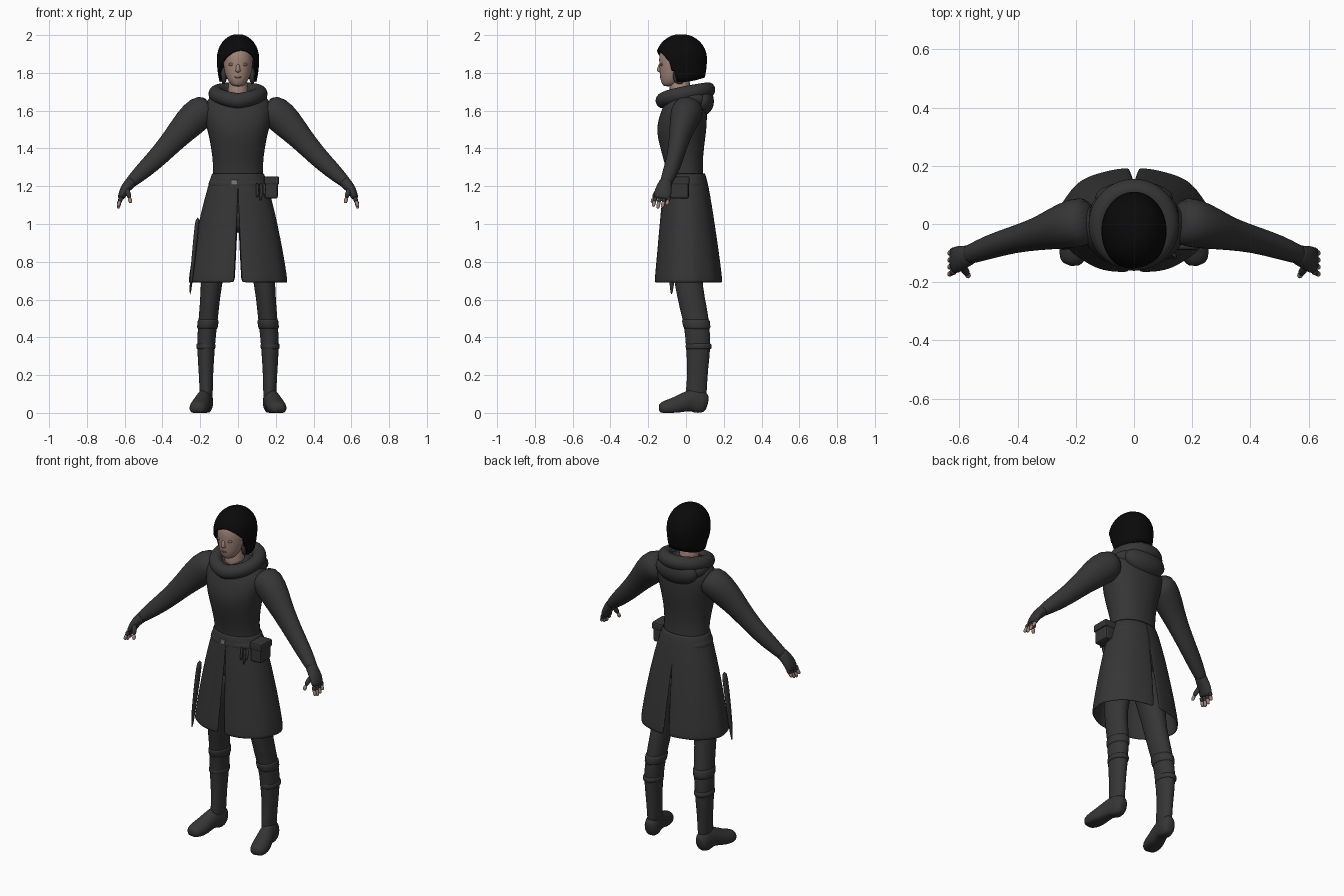
import bpy, bmesh
from math import sin, cos, pi, sqrt, radians
from mathutils import Vector

cube = bpy.data.objects.get("Cube")
if cube:
    bpy.data.objects.remove(cube, do_unlink=True)


def material(name, colour):
    m = bpy.data.materials.new(name)
    m.use_nodes = True
    rgba = (*colour, 1)
    m.diffuse_color = rgba
    bsdf = m.node_tree.nodes["Principled BSDF"]
    bsdf.inputs["Base Color"].default_value = rgba
    bsdf.inputs["Roughness"].default_value = 0.8
    return m


CLOTH = material("charcoal cloth", (0.036, 0.036, 0.036))
HAIR = material("black hair", (0.003, 0.003, 0.003))
SKIN = material("skin", (0.36, 0.235, 0.19))
SHADE = material("dusky skin", (0.2, 0.125, 0.105))
METAL = material("dull metal", (0.2, 0.2, 0.2))


def finish(name, bm, mat, mirror=False, subsurf=1, thick=0, smooth=True):
    bmesh.ops.recalc_face_normals(bm, faces=bm.faces)
    me = bpy.data.meshes.new(name)
    bm.to_mesh(me)
    bm.free()
    me.materials.append(mat)
    for p in me.polygons:
        p.use_smooth = smooth
    ob = bpy.data.objects.new(name, me)
    bpy.context.collection.objects.link(ob)
    if thick:
        s = ob.modifiers.new("thickness", "SOLIDIFY")
        s.thickness, s.offset = thick, 0
    if mirror:
        ob.modifiers.new("mirror", "MIRROR")
    if subsurf:
        s = ob.modifiers.new("smooth", "SUBSURF")
        s.levels = s.render_levels = subsurf
    return ob


def grid(bm, rows, wrap):
    """Skin rows of points with quads."""
    rows = [[bm.verts.new(p) for p in r] for r in rows]
    n = len(rows[0])
    for a, b in zip(rows, rows[1:]):
        for i in range(n if wrap else n - 1):
            j = (i + 1) % n
            bm.faces.new((a[i], a[j], b[j], b[i]))
    return rows


def loft(name, rings, mat, mirror=False, ref=None, n=20, p=2.0):
    """Rings are (x, y, z, ra, rb): level if ref is None, else square to the path."""
    bm = bmesh.new()
    c = [Vector(r[:3]) for r in rings]
    rows = []
    for k, r in enumerate(rings):
        u, v = Vector((1, 0, 0)), Vector((0, 1, 0))
        if ref:
            t = (c[min(k + 1, len(c) - 1)] - c[max(k - 1, 0)]).normalized()
            v = Vector(ref)
            v = (v - t * v.dot(t)).normalized()
            u = v.cross(t)
        row = []
        for i in range(n):
            ca, sa = cos(2 * pi * i / n), sin(2 * pi * i / n)
            ca = abs(ca) ** (2 / p) * (1 if ca > 0 else -1)
            sa = abs(sa) ** (2 / p) * (1 if sa > 0 else -1)
            q = c[k] + u * ca * r[3] + v * sa * r[4]
            q.z = max(q.z, 0)
            row.append(q)
        rows.append(row)
    rows = grid(bm, rows, True)
    bm.faces.new(rows[0])
    bm.faces.new(rows[-1])
    return finish(name, bm, mat, mirror)


def blob(name, loc, size, mat, mirror=False):
    bm = bmesh.new()
    bmesh.ops.create_uvsphere(bm, u_segments=20, v_segments=12, radius=1)
    for v in bm.verts:
        v.co = Vector(loc) + Vector(a * b for a, b in zip(v.co, size))
    return finish(name, bm, mat, mirror, 0)


def box(name, loc, size, mat, bevel):
    bm = bmesh.new()
    bmesh.ops.create_cube(bm, size=1)
    for v in bm.verts:
        v.co = Vector(loc) + Vector(a * b for a, b in zip(v.co, size))
    ob = finish(name, bm, mat, subsurf=0, smooth=False)
    b = ob.modifiers.new("bevel", "BEVEL")
    b.width, b.segments = bevel, 2
    return ob


# Torso and belt
loft("torso", [(0, .01, .95, .09, .08), (0, .005, 1.05, .14, .1), (0, 0, 1.2, .14, .1),
               (0, -.007, 1.28, .132, .097), (0, -.017, 1.36, .137, .108),
               (0, -.024, 1.45, .152, .127), (0, -.023, 1.52, .17, .135),
               (0, -.01, 1.6, .19, .123), (0, 0, 1.66, .17, .105),
               (0, 0, 1.71, .1, .08)], CLOTH, p=2.15)
loft("belt", [(0, -.002, 1.19, .158, .116), (0, -.002, 1.2, .162, .12),
              (0, -.003, 1.23, .154, .115), (0, -.003, 1.24, .148, .11)], CLOTH, p=2.15)
box("buckle", (-.02, -.117, 1.222), (.03, .008, .026), METAL, .003)

# Coat skirt: one panel from front slit to back slit, mirrored
profile = [(1.27, -.005, .135, .103), (1.2, 0, .154, .115), (1.1, .003, .182, .13),
           (1, .006, .205, .142), (.85, .01, .235, .16), (.72, .012, .255, .174),
           (.69, .012, .258, .176)]
rows = []
for z, cy, rx, ry in profile:
    front = max(0, 1.12 - z) * .045
    back = max(0, 1.02 - z) * .05
    row = []
    for i in range(29):
        f = i / 28
        t = (f - .5) * pi
        gap = front * (1 - f) + back * f
        fold = 1 + .016 * sin(9 * t) * (1.27 - z)
        row.append((gap + (rx * fold - gap) * max(0, cos(t)) ** .92,
                    cy + ry * fold * sin(t), z))
    rows.append(row)
bm = bmesh.new()
grid(bm, rows, False)
finish("coat_skirt", bm, CLOTH, True, 1, .008)

# Arms, hands and fingers
loft("arm", [(.14, .015, 1.62, .07, .08), (.2, .005, 1.595, .092, .088),
             (.265, -.015, 1.53, .084, .073), (.33, -.035, 1.458, .066, .056),
             (.42, -.055, 1.358, .054, .045), (.5, -.08, 1.283, .046, .042),
             (.56, -.103, 1.228, .033, .033), (.575, -.108, 1.213, .03, .033)],
     CLOTH, True, (0, 1, 0))
loft("glove", [(.55, -.1, 1.237, .034, .035), (.58, -.112, 1.208, .03, .037),
               (.603, -.12, 1.178, .025, .047), (.618, -.126, 1.143, .02, .046),
               (.622, -.128, 1.132, .014, .04)], CLOTH, True, (0, 1, 0), 16)
for i, length in enumerate((.05, .06, .055, .042)):
    a = Vector((.618, -.162 + .024 * i, 1.142))
    d = Vector((.018, -.012, -length))
    for label, mat, s, e, r in (("glove_finger", CLOTH, 0, .5, .0125),
                                ("fingertip", SKIN, .4, 1, .0105)):
        pts = [a + d * (s + (e - s) * k) for k in (0, .15, .8, 1)]
        loft(label, [(*q, r * w, r * w) for q, w in zip(pts, (.9, 1, 1, .6))],
             mat, True, (0, 1, 0), 8)
loft("thumb", [(.592, -.14, 1.19, .014, .016), (.58, -.162, 1.16, .014, .014),
               (.573, -.172, 1.135, .012, .012)], CLOTH, True, (1, 0, 0), 10)
loft("thumb_tip", [(.574, -.17, 1.14, .011, .011), (.57, -.178, 1.12, .011, .011),
                   (.569, -.181, 1.11, .006, .006)], SKIN, True, (1, 0, 0), 10)

# Legs and boots
loft("leg", [(.085, .005, 1.03, .08, .09), (.1, .005, .9, .087, .092),
             (.122, .006, .8, .071, .083), (.142, .012, .68, .055, .073),
             (.152, .04, .55, .052, .074), (.162, .058, .46, .051, .067),
             (.17, .066, .35, .048, .067), (.17, .062, .22, .039, .053),
             (.168, .055, .12, .035, .057), (.17, .05, .05, .036, .055)], CLOTH, True)
loft("boot_cuff", [(.163, .06, .44, .052, .068), (.162, .058, .45, .056, .073),
                   (.158, .052, .49, .057, .076), (.157, .05, .5, .052, .07)], CLOTH, True)
loft("boot_strap", [(.17, .067, .335, .048, .066), (.17, .067, .342, .052, .07),
                    (.17, .067, .362, .052, .07), (.17, .067, .37, .048, .066)], CLOTH, True)
loft("boot_foot", [(.167, .115, .045, .022, .035), (.169, .098, .05, .04, .06),
                   (.174, .055, .06, .043, .08), (.184, .008, .064, .043, .054),
                   (.2, -.055, .032, .053, .05), (.212, -.11, .025, .05, .042),
                   (.218, -.145, .022, .03, .027)], CLOTH, True, (0, 0, 1))

# Cowl ring and hood folds on the back
rows = []
for i in range(37):
    a = 2 * pi * i / 36
    out = Vector((sin(a), -cos(a), 0))
    c = Vector((.118 * sin(a), -.003 - .12 * cos(a),
                1.652 + .058 * ((1 - cos(a)) / 2) ** .6))
    rows.append([c + out * .04 * cos(b) + Vector((0, 0, .042 * sin(b)))
                 for b in (2 * pi * k / 14 for k in range(14))])
bm = bmesh.new()
grid(bm, rows, True)
bmesh.ops.remove_doubles(bm, verts=bm.verts, dist=.0001)
finish("cowl", bm, CLOTH)
blob("hood_drape", (0, .088, 1.65), (.135, .06, .075), CLOTH)
blob("hood_side_fold", (.1, .02, 1.66), (.055, .085, .05), CLOTH, True)

# Head, neck and face
loft("neck", [(0, -.03, 1.64, .065, .065), (0, -.03, 1.7, .053, .055),
              (0, -.035, 1.8, .05, .055)], SKIN)
loft("head", [(0, -.095, 1.728, .022, .022), (0, -.085, 1.74, .04, .042),
              (0, -.073, 1.765, .057, .064), (0, -.06, 1.8, .071, .08),
              (0, -.053, 1.85, .08, .09), (0, -.045, 1.9, .082, .1),
              (0, -.035, 1.95, .07, .085), (0, -.03, 1.975, .03, .04)], SKIN)
loft("nose", [(0, -.136, 1.85, .008, .008), (0, -.14, 1.825, .011, .013),
              (0, -.14, 1.81, .015, .016), (0, -.134, 1.802, .01, .01)], SKIN, n=10)
blob("eye", (.033, -.128, 1.845), (.017, .008, .008), SHADE, True)
blob("lips", (0, -.131, 1.778), (.02, .008, .006), SHADE)
blob("side_lock", (.075, -.035, 1.785), (.016, .035, .045), CLOTH, True)

# Hair: columns run from the crown down to a swept hairline
N, M = 64, 12
columns = []
for i in range(N):
    a = -pi + 2 * pi * i / N
    d = abs(a)
    if d < radians(66):
        hem = 1.918 - .085 * (d / radians(66)) ** 2 + .016 * sin(a * 1.4)
    elif d < radians(76):
        hem = 1.81
    else:
        hem = 1.765 + .012 * cos(2 * a)
    column = []
    for k in range(1, M + 1):
        z = 2 - (2 - hem) * (k / M) ** 1.6
        h = (2 - z) / .125
        r = sqrt(1 - (1 - min(h, 1)) ** 2) * (1 - .14 * max(h - 1, 0) ** 2)
        column.append((.106 * r * sin(a), -.025 - .13 * r * cos(a), z))
    columns.append(column)
bm = bmesh.new()
rows = grid(bm, list(zip(*columns)), True)
bm.faces.new(rows[0])
finish("hair", bm, HAIR, subsurf=0, thick=.012)

# Belt pouch, its flap and hanging straps
box("pouch", (.176, -.035, 1.187), (.07, .1, .105), CLOTH, .012)
box("pouch_flap", (.178, -.035, 1.23), (.08, .108, .045), CLOTH, .01)
for x, low in ((.1, 1.14), (.12, 1.12), (.137, 1.15)):
    loft("hanging_strap", [(x, -.105, 1.22, .009, .008), (x + .004, -.113, 1.18, .008, .007),
                           (x, -.117, low, .009, .008)], CLOTH, n=8)

# Slim scabbard on the right hip
loft("scabbard", [(-.212, -.06, 1.04, .013, .022), (-.222, -.066, .95, .013, .022),
                  (-.246, -.074, .72, .01, .018), (-.254, -.077, .62, .003, .005)], CLOTH, n=10)
